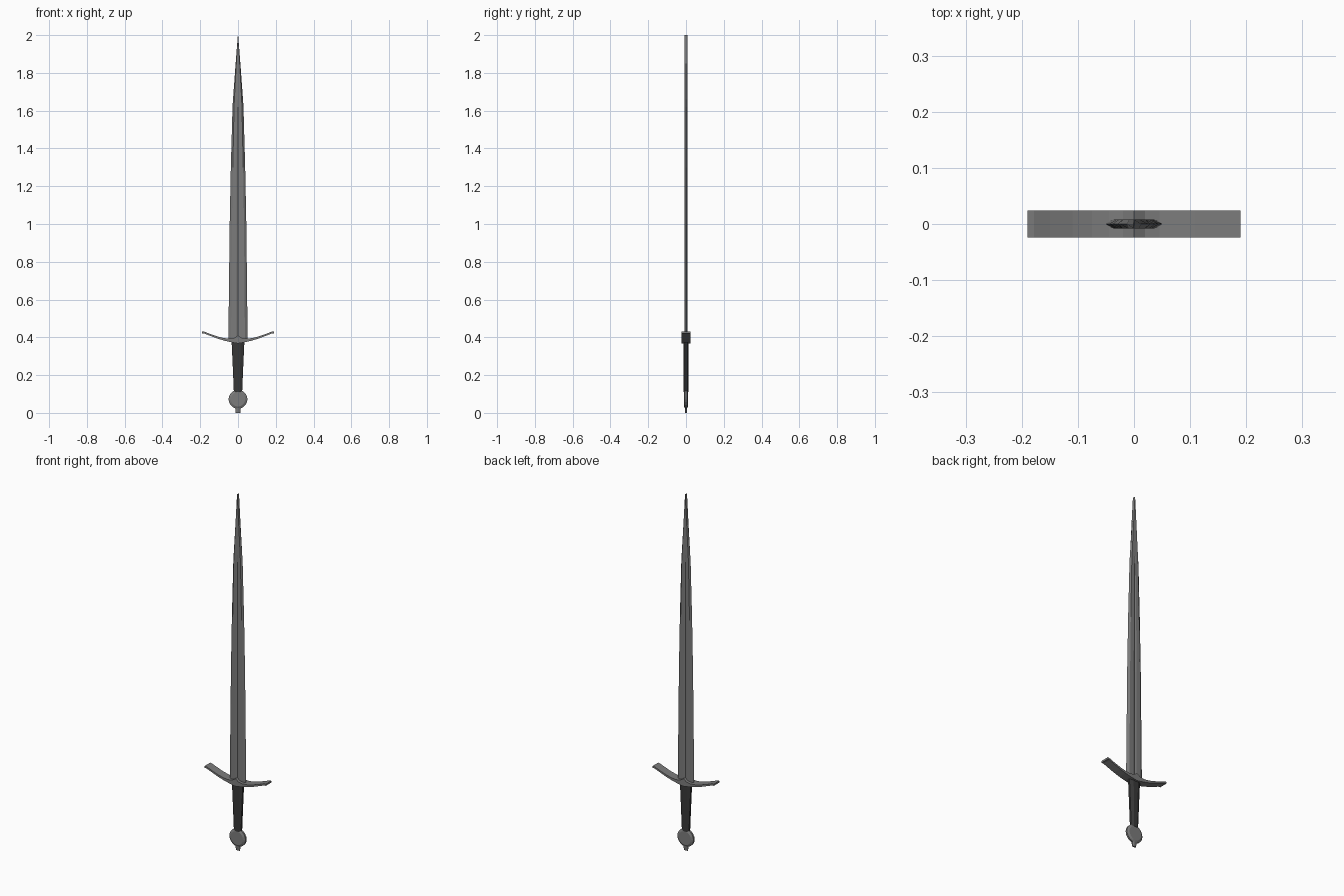
import bpy, bmesh
from math import pi, cos, sin

if "Cube" in bpy.data.objects:
    bpy.data.objects.remove(bpy.data.objects["Cube"])


def material(name, v):
    m = bpy.data.materials.new(name)
    m.diffuse_color = (v, v, v, 1)
    m.use_nodes = True
    m.node_tree.nodes["Principled BSDF"].inputs["Base Color"].default_value = m.diffuse_color
    return m


STEEL = material("dark_steel", 0.2)
LEATHER = material("black_leather", 0.04)


def loft(name, rings, mat=STEEL):
    """Skin a stack of closed rings and cap both ends."""
    bm = bmesh.new()
    vs = [[bm.verts.new(p) for p in r] for r in rings]
    n = len(rings[0])
    for a, b in zip(vs, vs[1:]):
        for i in range(n):
            j = (i + 1) % n
            bm.faces.new((a[i], a[j], b[j], b[i]))
    bm.faces.new(vs[0][::-1])
    bm.faces.new(vs[-1])
    bmesh.ops.recalc_face_normals(bm, faces=bm.faces)
    me = bpy.data.meshes.new(name)
    bm.to_mesh(me)
    bm.free()
    me.materials.append(mat)
    ob = bpy.data.objects.new(name, me)
    bpy.context.collection.objects.link(ob)
    return ob


# Blade: bevelled edges, flat faces and a shallow central fuller
def blade_ring(z, w, t, fuller):
    half = [(w, 0), (w * 0.72, t), (w * 0.2, t), (0, t - fuller),
            (-w * 0.2, t), (-w * 0.72, t)]
    full = half + [(-x, -y) for x, y in half]
    return [(x, y, z) for x, y in full]


loft("blade", [blade_ring(*r) for r in (
    (0.385, 0.051, 0.008, 0.003), (1.0, 0.044, 0.008, 0.003),
    (1.3, 0.038, 0.008, 0.003), (1.62, 0.029, 0.008, 0.002),
    (1.66, 0.0265, 0.008, 0), (1.85, 0.0125, 0.008, 0),
    (2.0, 0.0008, 0.008, 0))])

# Crossguard: curved bar, swelling slightly to the middle
half_guard = [(0.0, 0.368, 0.410), (0.02, 0.371, 0.397), (0.045, 0.376, 0.393),
              (0.075, 0.383, 0.396), (0.11, 0.394, 0.405),
              (0.15, 0.409, 0.419), (0.178, 0.420, 0.430), (0.19, 0.421, 0.431)]
guard = [(-x, a, b) for x, a, b in half_guard[:0:-1]] + half_guard
loft("crossguard", [[(x, -0.024, a), (x, 0.024, a), (x, 0.024, b), (x, -0.024, b)]
                    for x, a, b in guard])


# Grip: tapering eight-sided handle
def oval(z, rx, ry, n=8):
    return [(rx * cos(2 * pi * (i + 0.5) / n) / cos(pi / n),
             ry * sin(2 * pi * (i + 0.5) / n) / cos(pi / n), z) for i in range(n)]


loft("grip", [oval(0.11, 0.022, 0.0125), oval(0.25, 0.028, 0.0135),
              oval(0.38, 0.034, 0.014)], LEATHER)


# Pommel: wheel with a bevelled rim, facing front and back
def wheel(y, r, n=20):
    return [(r * cos(2 * pi * i / n), y, 0.072 + r * sin(2 * pi * i / n))
            for i in range(n)]


loft("pommel", [wheel(-0.011, 0.038), wheel(-0.005, 0.050),
                wheel(0.005, 0.050), wheel(0.011, 0.038)])

# Peen button under the pommel
loft("pommel_button", [oval(0.0, 0.012, 0.004), oval(0.03, 0.014, 0.007)])
